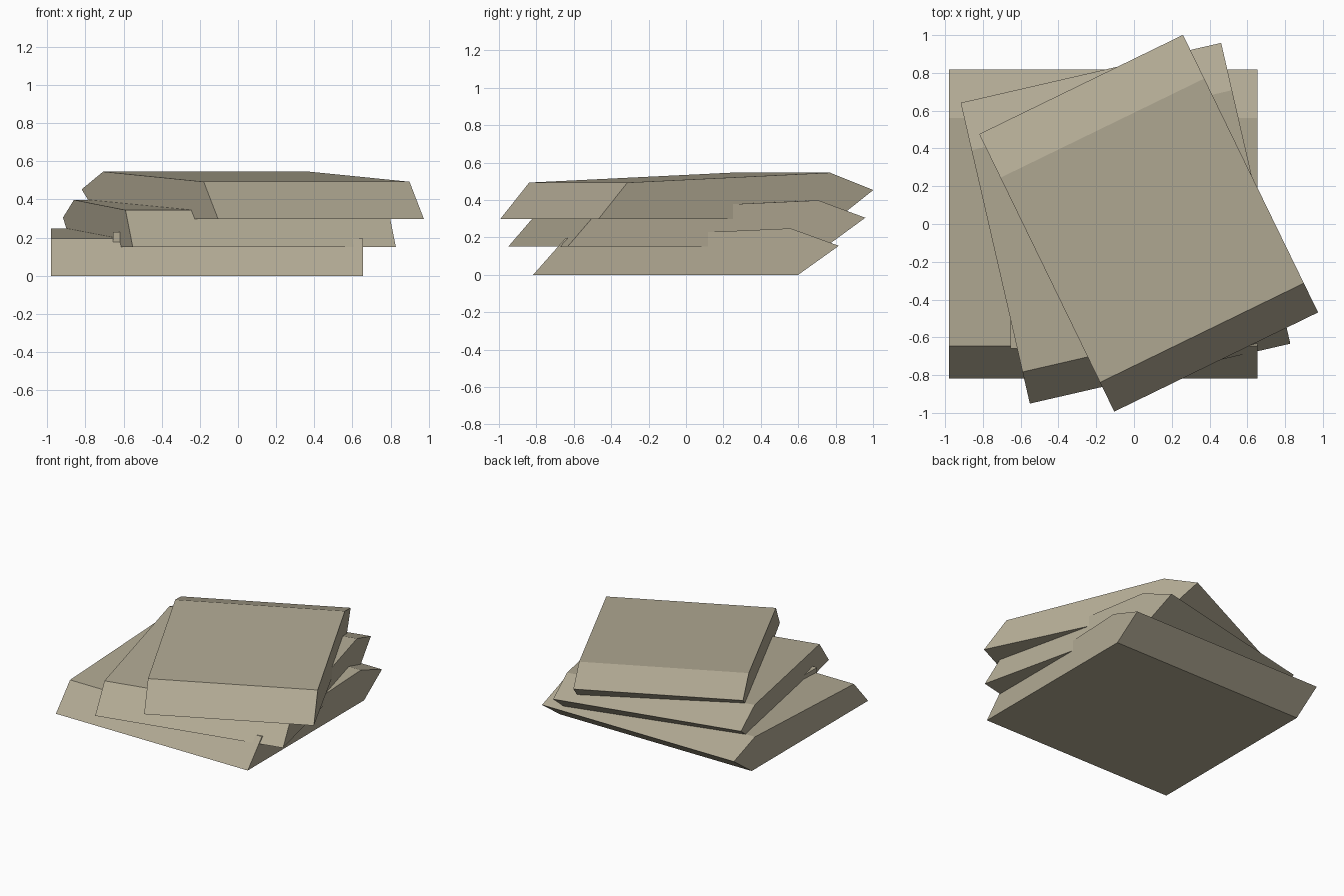
import bpy, bmesh, math

if "Cube" in bpy.data.objects:
    bpy.data.objects.remove(bpy.data.objects["Cube"])

stone = bpy.data.materials.new("tan_stone")
stone.diffuse_color = (0.445, 0.402, 0.296, 1)
stone.use_nodes = True
stone.node_tree.nodes["Principled BSDF"].inputs["Base Color"].default_value = stone.diffuse_color

# Side profile (y, z) shared by all three slabs
PROFILE = [(-0.817, 0), (0.6, 0), (0.817, 0.155), (0.56, 0.248), (-0.645, 0.195)]


def prism(name, profile, width, loc, angle=0):
    """Extrude a y-z profile along x, centred on its own origin."""
    bm = bmesh.new()
    face = bm.faces.new([bm.verts.new((-width / 2, y, z)) for y, z in profile])
    ext = bmesh.ops.extrude_face_region(bm, geom=[face])
    moved = [v for v in ext["geom"] if isinstance(v, bmesh.types.BMVert)]
    bmesh.ops.translate(bm, verts=moved, vec=(width, 0, 0))
    bmesh.ops.recalc_face_normals(bm, faces=bm.faces)
    mesh = bpy.data.meshes.new(name)
    bm.to_mesh(mesh)
    bm.free()
    mesh.materials.append(stone)
    ob = bpy.data.objects.new(name, mesh)
    ob.location = loc
    ob.rotation_euler.z = math.radians(angle)
    bpy.context.collection.objects.link(ob)


# Three stacked slabs, each narrower and turned further
prism("bottom_slab", PROFILE, 1.635, (-0.1625, 0, 0))
prism("middle_slab", PROFILE, 1.415, (-0.045, 0.004, 0.15), 12.95)
prism("top_slab", PROFILE, 1.2, (0.0775, 0.004, 0.298), 25.95)

# Small core block that just peeks out beside the middle slab
CORE = [(-0.66, 0.17), (0.4, 0.17), (0.4, 0.23), (-0.66, 0.23)]
prism("core_block", CORE, 1.055, (-0.1275, 0, 0))
